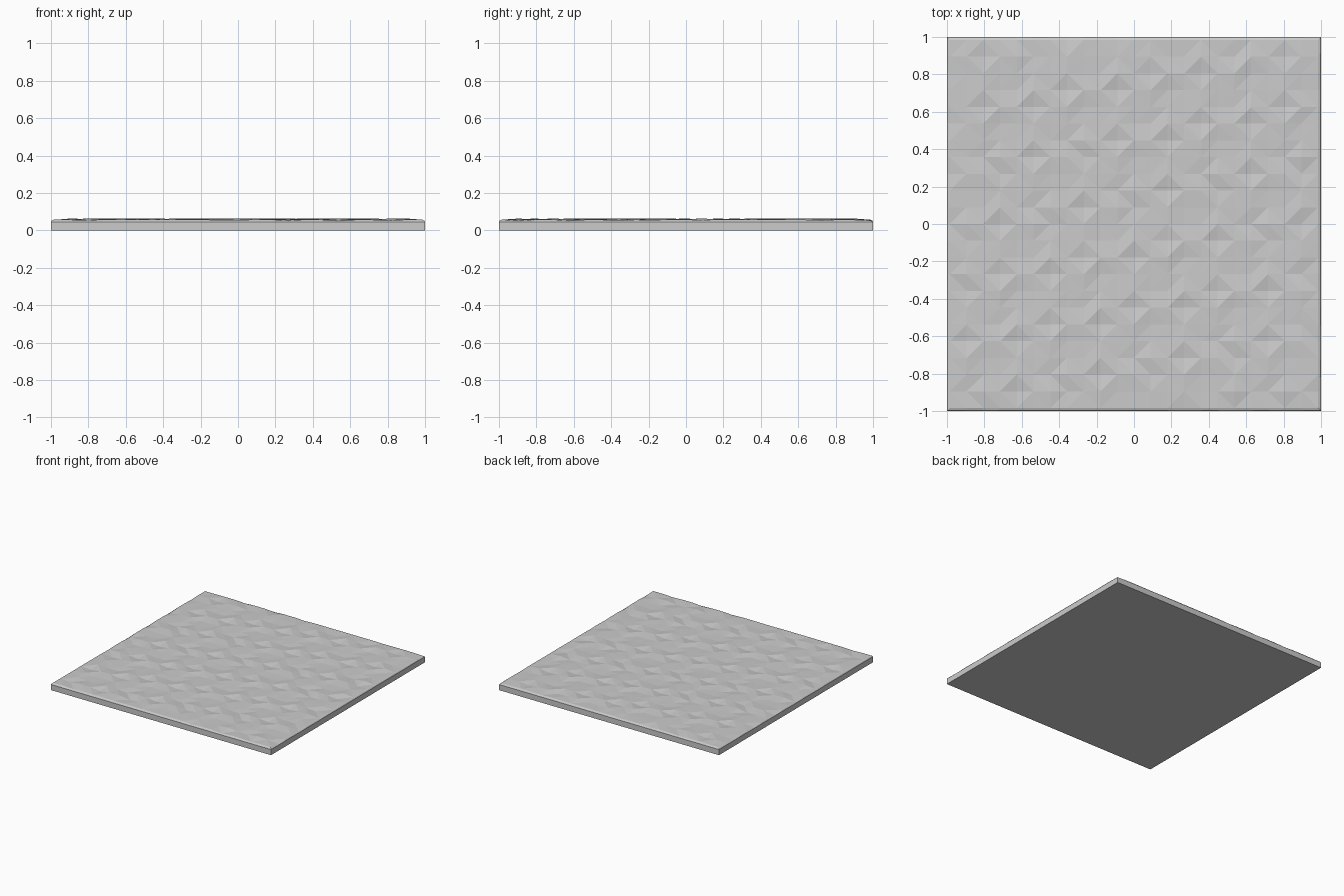
import bpy, bmesh, math

if "Cube" in bpy.data.objects:
    bpy.data.objects.remove(bpy.data.objects["Cube"])

N = 22            # cells per side
INNER = 0.985     # half size of the rippled top
SIDE_Z = 0.046    # height of the straight side walls


def ripple(i, j):
    """Height of the faceted top at grid point i, j."""
    along = math.sin(2.1 * (i + j) + 0.6)
    across = math.sin(1.75 * i - 2.35 * j)
    z = 0.058 + 0.0035 * along + 0.0035 * across
    if i in (0, N) or j in (0, N):
        z = min(z, 0.057)
    return z


bm = bmesh.new()

# Rippled top as a regular grid
grid = [[bm.verts.new((-INNER + 2 * INNER * i / N, -INNER + 2 * INNER * j / N, ripple(i, j)))
         for i in range(N + 1)] for j in range(N + 1)]
top = []
for j in range(N):
    for i in range(N):
        top.append(bm.faces.new((grid[j][i], grid[j][i + 1], grid[j + 1][i + 1], grid[j + 1][i])))

# Perimeter of the top, counter-clockwise
ring = (grid[0][:-1] + [grid[j][N] for j in range(N)]
        + grid[N][:0:-1] + [grid[j][0] for j in range(N, 0, -1)])


def outward(ring, half, z):
    """Bridge the ring to a larger or lower copy of itself."""
    old = max(v.co.x for v in ring)
    new = [bm.verts.new((v.co.x * half / old,
                         v.co.y * half / old,
                         z if z is not None else v.co.z - 0.004)) for v in ring]
    n = len(ring)
    for k in range(n):
        m = (k + 1) % n
        bm.faces.new((ring[k], new[k], new[m], ring[m]))
    return new


# Rounded rim, side walls and flat underside
ring = outward(ring, 0.995, None)
ring = outward(ring, 1.0, SIDE_Z)
ring = outward(ring, 1.0, 0.0)
bm.faces.new(ring[::-1])

# Facet the top along the shorter diagonals
bmesh.ops.triangulate(bm, faces=top, quad_method='SHORT_EDGE')
bmesh.ops.recalc_face_normals(bm, faces=bm.faces)

mesh = bpy.data.meshes.new("ground_tile")
bm.to_mesh(mesh)
bm.free()
bpy.context.collection.objects.link(bpy.data.objects.new("ground_tile", mesh))
